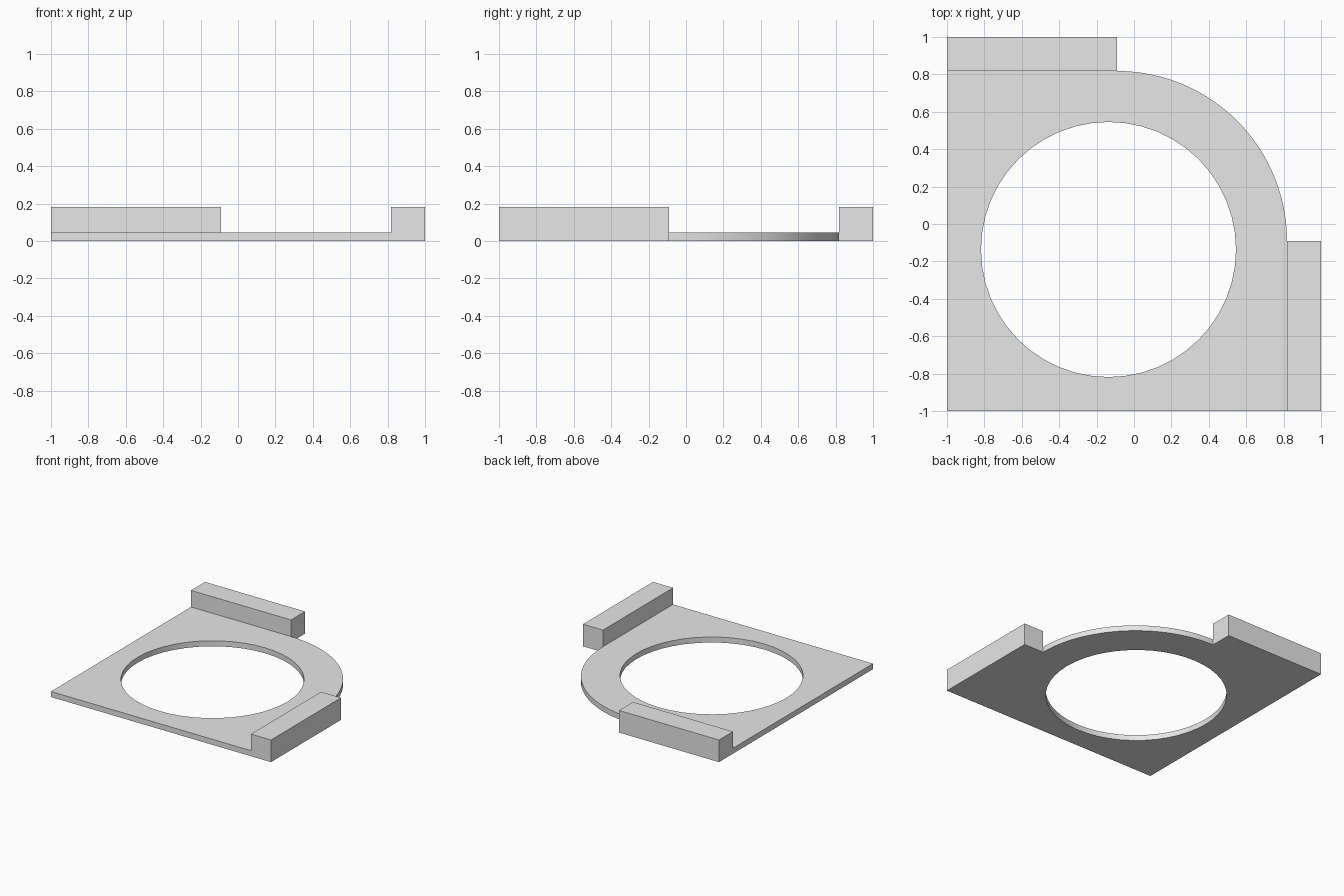
import bpy
import bmesh
from math import cos, sin, pi, radians

cube = bpy.data.objects.get("Cube")
if cube:
    bpy.data.objects.remove(cube, do_unlink=True)

U = 1 / 22            # one design unit
PLATE_H = U           # plate thickness
BLOCK_H = 4 * U       # raised block height
INNER = 1 - 4 * U     # inner side of the blocks
ARC_C = -2 * U        # centre of the rounded corner, and block end
HOLE_C, HOLE_R = -3 * U, 15 * U

grey = bpy.data.materials.new("light grey")
grey.use_nodes = True
grey.diffuse_color = (0.8, 0.8, 0.8, 1)
grey.node_tree.nodes["Principled BSDF"].inputs["Base Color"].default_value = (0.8, 0.8, 0.8, 1)


def arc(centre, radius, start, end, steps):
    angles = [start + (end - start) * i / steps for i in range(steps + 1)]
    return [(centre + radius * cos(a), centre + radius * sin(a)) for a in angles]


def slab(name, loops, height):
    """Fill closed outlines (inner loops become holes) and extrude upward."""
    bm = bmesh.new()
    for points in loops:
        verts = [bm.verts.new((x, y, 0)) for x, y in points]
        for a, b in zip(verts, verts[1:] + verts[:1]):
            bm.edges.new((a, b))
    bmesh.ops.triangle_fill(bm, use_beauty=True, edges=bm.edges[:])
    result = bmesh.ops.extrude_face_region(bm, geom=bm.faces[:], use_keep_orig=True)
    top = [v for v in result["geom"] if isinstance(v, bmesh.types.BMVert)]
    bmesh.ops.translate(bm, verts=top, vec=(0, 0, height))
    bmesh.ops.recalc_face_normals(bm, faces=bm.faces[:])
    mesh = bpy.data.meshes.new(name)
    bm.to_mesh(mesh)
    bm.free()
    mesh.materials.append(grey)
    obj = bpy.data.objects.new(name, mesh)
    bpy.context.collection.objects.link(obj)
    bpy.ops.object.select_all(action="DESELECT")
    obj.select_set(True)
    bpy.context.view_layer.objects.active = obj
    bpy.ops.object.shade_smooth_by_angle(angle=radians(30))


def rectangle(x0, y0, x1, y1):
    return [(x0, y0), (x1, y0), (x1, y1), (x0, y1)]


# Flat plate with one rounded corner and a round opening
outline = [(-1, INNER), (-1, -1), (INNER, -1)]
outline += arc(ARC_C, INNER - ARC_C, 0, pi / 2, 24)
opening = arc(HOLE_C, HOLE_R, 0, 2 * pi, 48)[:-1]
slab("plate", [outline, opening], PLATE_H)

# Raised blocks along the back and left edges
slab("back_block", [rectangle(-1, INNER, ARC_C, 1)], BLOCK_H)
slab("left_block", [rectangle(INNER, -1, 1, ARC_C)], BLOCK_H)
